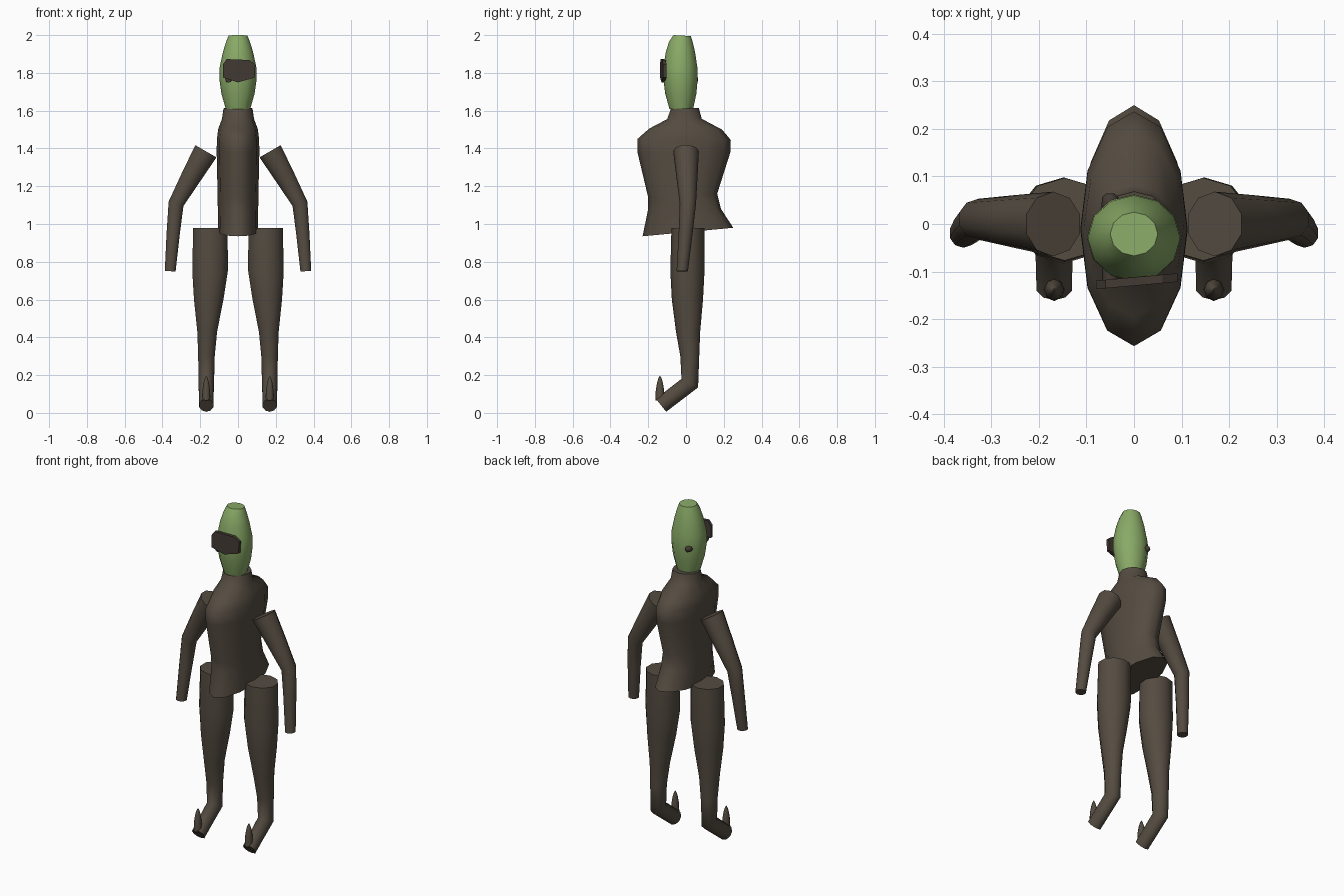
import bpy, bmesh, math
from mathutils import Vector


def material(name, rgb):
    m = bpy.data.materials.new(name)
    m.diffuse_color = (*rgb, 1)
    return m


BROWN = material("dark brown cloth", (0.09, 0.072, 0.053))
GREEN = material("green skin", (0.25, 0.40, 0.135))
VISOR = material("visor brown", (0.055, 0.042, 0.034))


def finish(name, bm, mat, angle=60):
    bmesh.ops.recalc_face_normals(bm, faces=bm.faces)
    me = bpy.data.meshes.new(name)
    bm.to_mesh(me)
    bm.free()
    me.materials.append(mat)
    me.shade_smooth()
    me.set_sharp_from_angle(angle=math.radians(angle))
    ob = bpy.data.objects.new(name, me)
    bpy.context.collection.objects.link(ob)
    return ob


def loft(name, rings, mat, n=12):
    """Skin through elliptical rings given as (centre, half axis u, half axis v)."""
    bm = bmesh.new()
    loops = []
    for c, u, v in rings:
        loops.append([bm.verts.new(c + u * math.sin(2 * math.pi * i / n)
                                   + v * math.cos(2 * math.pi * i / n))
                      for i in range(n)])
    for a, b in zip(loops, loops[1:]):
        for i in range(n):
            j = (i + 1) % n
            bm.faces.new((a[i], a[j], b[j], b[i]))
    bm.faces.new(loops[0])
    bm.faces.new(loops[-1])
    return finish(name, bm, mat)


def profile(rows):
    """Rings from front (y, z), back (y, z) and half width."""
    out = []
    for fy, fz, by, bz, w, *x in rows:
        f, b = Vector((0, fy, fz)), Vector((0, by, bz))
        shift = Vector((x[0] if x else 0, 0, 0))
        out.append(((f + b) / 2 + shift, Vector((w, 0, 0)), (b - f) / 2))
    return out


# torso with flared hem and collar
loft("torso", profile([
    (-0.23, 0.935, 0.25, 0.98, 0.105),
    (-0.20, 1.08, 0.185, 1.08, 0.107),
    (-0.20, 1.14, 0.165, 1.16, 0.108),
    (-0.257, 1.38, 0.235, 1.38, 0.113),
    (-0.257, 1.45, 0.237, 1.445, 0.112),
    (-0.195, 1.505, 0.19, 1.50, 0.105),
    (-0.10, 1.555, 0.083, 1.557, 0.085),
    (-0.08, 1.61, 0.068, 1.615, 0.077),
]), BROWN)

# head
loft("head", profile([
    (-0.088, 1.61, 0.038, 1.61, 0.065),
    (-0.11, 1.69, 0.055, 1.69, 0.088),
    (-0.12, 1.77, 0.062, 1.77, 0.099),
    (-0.12, 1.83, 0.060, 1.83, 0.097),
    (-0.107, 1.91, 0.048, 1.91, 0.080),
    (-0.09, 1.965, 0.035, 1.965, 0.063),
    (-0.067, 2.0, 0.025, 1.995, 0.05),
]), GREEN)

# visor plate, slightly turned
bm = bmesh.new()
outline = [(-0.08, 1.845), (-0.06, 1.873), (0.06, 1.868), (0.092, 1.845),
           (0.088, 1.775), (0.0, 1.75), (-0.08, 1.775)]
sides = [[bm.verts.new((x, y0 + 0.09 * x, z)) for x, z in outline]
         for y0 in (-0.13, -0.112)]
bm.faces.new(sides[0])
bm.faces.new(sides[1])
for i in range(len(outline)):
    j = (i + 1) % len(outline)
    bm.faces.new((sides[0][i], sides[0][j], sides[1][j], sides[1][i]))
finish("visor", bm, VISOR, 30)

# pin running from the visor through the head
X, Z = Vector((1, 0, 0)), Vector((0, 0, 1))
loft("visor_pin", [(Vector((-0.05, y, 1.765)), X * r, Z * r) for y, r in
                   ((-0.122, 0.017), (0.045, 0.018), (0.057, 0.017), (0.064, 0.008))],
     VISOR, 8)

for side, s in (("left", 1), ("right", -1)):
    # arm: centre x, y, z, radius and tilt of each ring
    rings = []
    for x, y, z, r, tilt in ((0.17, 0.0, 1.385, 0.068, 30),
                             (0.248, 0.005, 1.25, 0.056, 30),
                             (0.328, 0.01, 1.107, 0.043, 17),
                             (0.343, -0.002, 0.95, 0.037, 4),
                             (0.359, -0.02, 0.75, 0.03, 2)):
        t = math.radians(tilt)
        rings.append((Vector((s * x, y, z)),
                      Vector((s * math.cos(t), 0, math.sin(t))) * r,
                      Vector((0, r, 0))))
    loft(side + "_arm", rings, BROWN, 10)

    # leg with bent foot
    loft(side + "_leg", profile([
        (-0.077, 0.98, 0.097, 0.98, 0.096, s * 0.146),
        (-0.083, 0.75, 0.098, 0.75, 0.099, s * 0.148),
        (-0.075, 0.60, 0.09, 0.60, 0.082, s * 0.155),
        (-0.053, 0.43, 0.075, 0.43, 0.055, s * 0.163),
        (-0.03, 0.30, 0.07, 0.30, 0.046, s * 0.167),
        (-0.024, 0.18, 0.064, 0.135, 0.043, s * 0.168),
        (-0.16, 0.075, -0.105, 0.006, 0.039, s * 0.168),
    ]), BROWN, 10)

    # upright toe claw
    loft(side + "_toe_claw",
         [(Vector((s * 0.168, y, z)), X * r, Vector((0, r * 1.1, 0))) for y, z, r in
          ((-0.138, 0.065, 0.022), (-0.138, 0.12, 0.02), (-0.138, 0.16, 0.014),
           (-0.138, 0.185, 0.007), (-0.138, 0.195, 0.002))], BROWN, 8)
